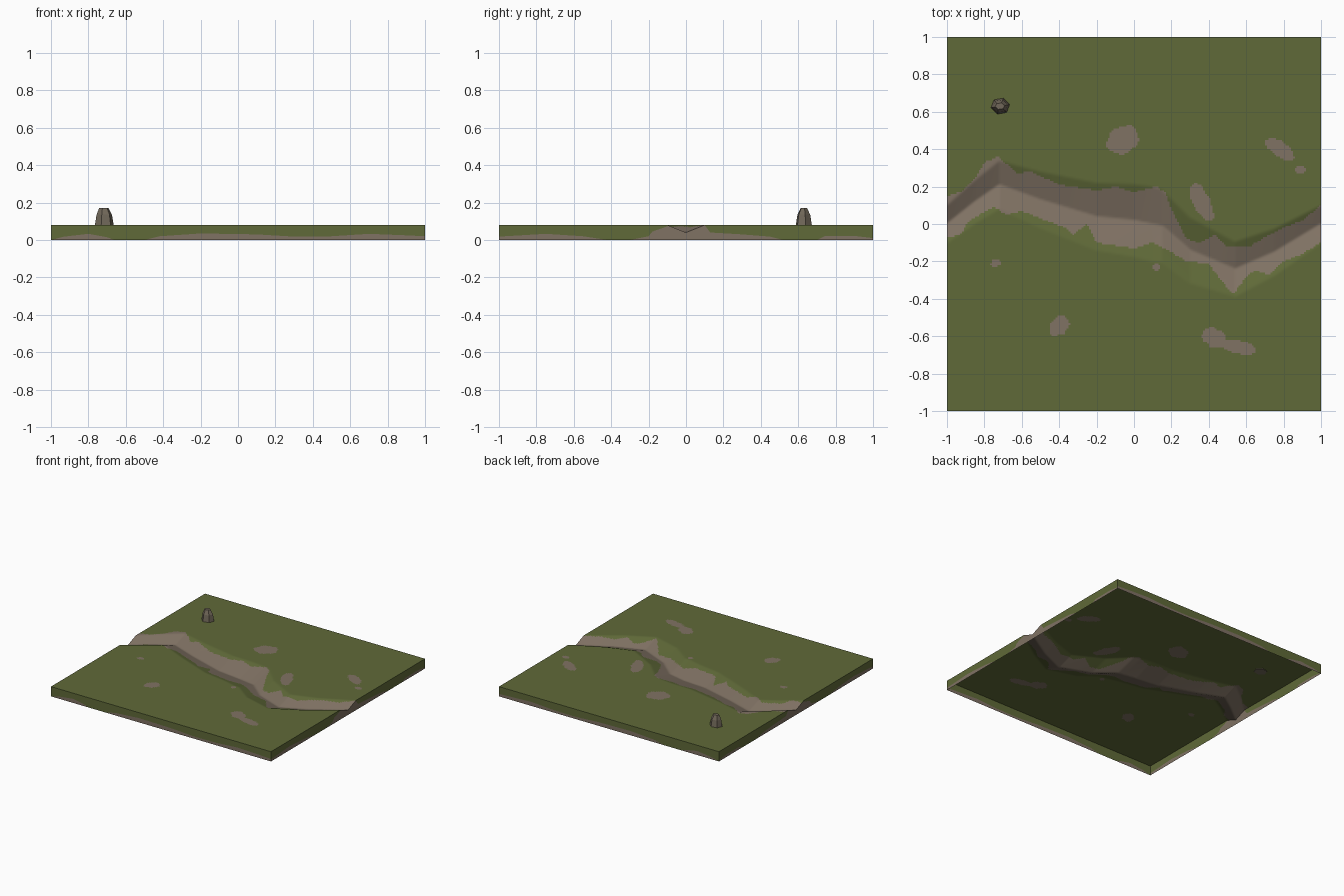
import bpy, bmesh, math

if "Cube" in bpy.data.objects:
    bpy.data.objects.remove(bpy.data.objects["Cube"])

N = 200          # terrain cells per side
TOP = 0.08


def material(name, rgb):
    m = bpy.data.materials.new(name)
    m.diffuse_color = (*rgb, 1)
    m.use_nodes = True
    m.node_tree.nodes["Principled BSDF"].inputs["Base Color"].default_value = m.diffuse_color
    return m


grass = material("grass green", (0.117, 0.144, 0.040))
dirt = material("dirt brown", (0.216, 0.168, 0.126))
stone = material("stone grey", (0.165, 0.137, 0.100))


def lerp(points, x):
    """Piecewise linear curve through (x, value) points."""
    for (x0, v0), (x1, v1) in zip(points, points[1:]):
        if x <= x1:
            return v0 + (v1 - v0) * (x - x0) / (x1 - x0)
    return points[-1][1]


# Dry stream: floor line, half width and depth along x
FLOOR = [(-1, 0), (-.85, .12), (-.72, .21), (-.5, .13), (-.2, .04), (0, .02),
         (.15, -.01), (.3, -.14), (.54, -.24), (.75, -.15), (1, 0)]
WIDTH = [(-1, .1), (-.7, .13), (-.2, .18), (.1, .2), (.5, .15), (1, .1)]
DEPTH = [(-1, .04), (-.5, .05), (0, .06), (.5, .05), (1, .04)]

# Dirt band edges along x
UPPER = [(-1, .15), (-.93, .17), (-.85, .24), (-.8, .33), (-.73, .36), (-.62, .27),
         (-.55, .28), (-.4, .21), (-.2, .18), (-.1, .2), (0, .17), (.12, .2),
         (.17, .17), (.2, .08), (.28, -.08), (.35, -.1), (.43, -.06), (.5, -.12),
         (.62, -.12), (.7, -.07), (.8, -.02), (.9, .02), (1, .1)]
LOWER = [(-1, -.07), (-.93, -.06), (-.88, .02), (-.75, .09), (-.68, .05), (-.6, .07),
         (-.5, .03), (-.37, -.02), (-.33, -.06), (-.25, 0), (-.2, -.1), (0, -.13),
         (.1, -.1), (.2, -.15), (.28, -.2), (.4, -.21), (.45, -.28), (.53, -.38),
         (.6, -.28), (.65, -.25), (.72, -.27), (.8, -.2), (.9, -.16), (1, -.1)]

# Loose dirt patches: x, y, long radius, short radius, angle
PATCHES = [(-.06, .45, .09, .07, .5), (.78, .4, .09, .04, -.6), (.89, .29, .028, .022, 0),
           (.36, .12, .11, .045, -1.1), (-.74, -.21, .027, .02, .2), (.12, -.23, .02, .02, 0),
           (-.4, -.545, .06, .045, .8), (.43, -.61, .07, .05, -.5), (.56, -.66, .1, .035, -.2)]


def height(x, y):
    s = max(0, 1 - abs(y - lerp(FLOOR, x)) / lerp(WIDTH, x))
    return TOP - lerp(DEPTH, x) * s


def is_dirt(x, y):
    if lerp(LOWER, x) < y < lerp(UPPER, x):
        return True
    for px, py, a, b, t in PATCHES:
        u = (x - px) * math.cos(t) + (y - py) * math.sin(t)
        v = (y - py) * math.cos(t) - (x - px) * math.sin(t)
        r = 1 + .12 * math.sin(5 * math.atan2(v, u) + px * 20)
        if (u / a) ** 2 + (v / b) ** 2 < r:
            return True
    return False


def finish(bm, name, mats, smooth=False):
    me = bpy.data.meshes.new(name)
    for f in bm.faces:
        f.smooth = smooth
    bm.to_mesh(me)
    bm.free()
    for m in mats:
        me.materials.append(m)
    ob = bpy.data.objects.new(name, me)
    bpy.context.collection.objects.link(ob)
    return ob


def coord(i):
    return -1 + 2 * i / N


# Ground surface with carved stream bed
bm = bmesh.new()
g = [[bm.verts.new((coord(i), coord(j), height(coord(i), coord(j))))
      for j in range(N + 1)] for i in range(N + 1)]
for i in range(N):
    for j in range(N):
        f = bm.faces.new((g[i][j], g[i + 1][j], g[i + 1][j + 1], g[i][j + 1]))
        f.material_index = int(is_dirt(coord(i + .5), coord(j + .5)))
finish(bm, "ground", [grass, dirt], True)

# Side walls, open underneath, with a wavy dirt base
BASE_X = [(-1, 0), (-.93, .018), (-.8, .033), (-.7, .015), (-.66, 0), (-.5, 0), (-.42, .02),
          (-.2, .035), (.1, .03), (.3, .018), (.5, .02), (.7, .033), (.9, .025), (1, .02)]
BASE_Y = [(-1, .018), (-.75, .033), (-.55, .02), (-.42, 0), (-.3, 0), (-.2, .02),
          (-.18, .045), (-.08, .08), (.1, .08), (.13, .04), (.3, .03), (.45, .018),
          (.52, 0), (.7, 0), (.74, .02), (.9, .022), (1, .01)]
bm = bmesh.new()
# each side: point on the edge for t, base curve, running order for outward faces
SIDES = [(lambda t: (t, -1), BASE_X, 1), (lambda t: (t, 1), BASE_X, -1),
         (lambda t: (1, t), BASE_Y, 1), (lambda t: (-1, t), BASE_Y, -1)]
for pos, base, order in SIDES:
    cols = []
    for i in range(N + 1):
        x, y = pos(coord(i))
        top = height(x, y)
        mid = min(lerp(base, coord(i)), top)
        cols.append([bm.verts.new((x, y, z)) for z in (0, mid, top)])
    for a, b in zip(cols, cols[1:]):
        for k, mat in ((0, 1), (1, 0)):
            quad = (a[k], b[k], b[k + 1], a[k + 1])
            f = bm.faces.new(quad if order > 0 else quad[::-1])
            f.material_index = mat
bmesh.ops.dissolve_degenerate(bm, dist=1e-5, edges=bm.edges[:])
finish(bm, "side_walls", [grass, dirt])

# Faceted standing stone: tapered six-sided rings
bm = bmesh.new()
rings = []
for z, rx, ry, dx in ((.075, .052, .046, 0), (.135, .042, .036, 0), (.17, .026, .018, -.002)):
    rings.append([bm.verts.new((-.715 + dx + rx * math.cos(k * math.pi / 3 + .2),
                                .63 + ry * math.sin(k * math.pi / 3 + .2), z))
                  for k in range(6)])
for lo, hi in zip(rings, rings[1:]):
    for k in range(6):
        n = (k + 1) % 6
        bm.faces.new((lo[k], lo[n], hi[n], hi[k]))
bm.faces.new(rings[-1])
bm.faces.new(rings[0][::-1])
finish(bm, "standing_stone", [stone])
